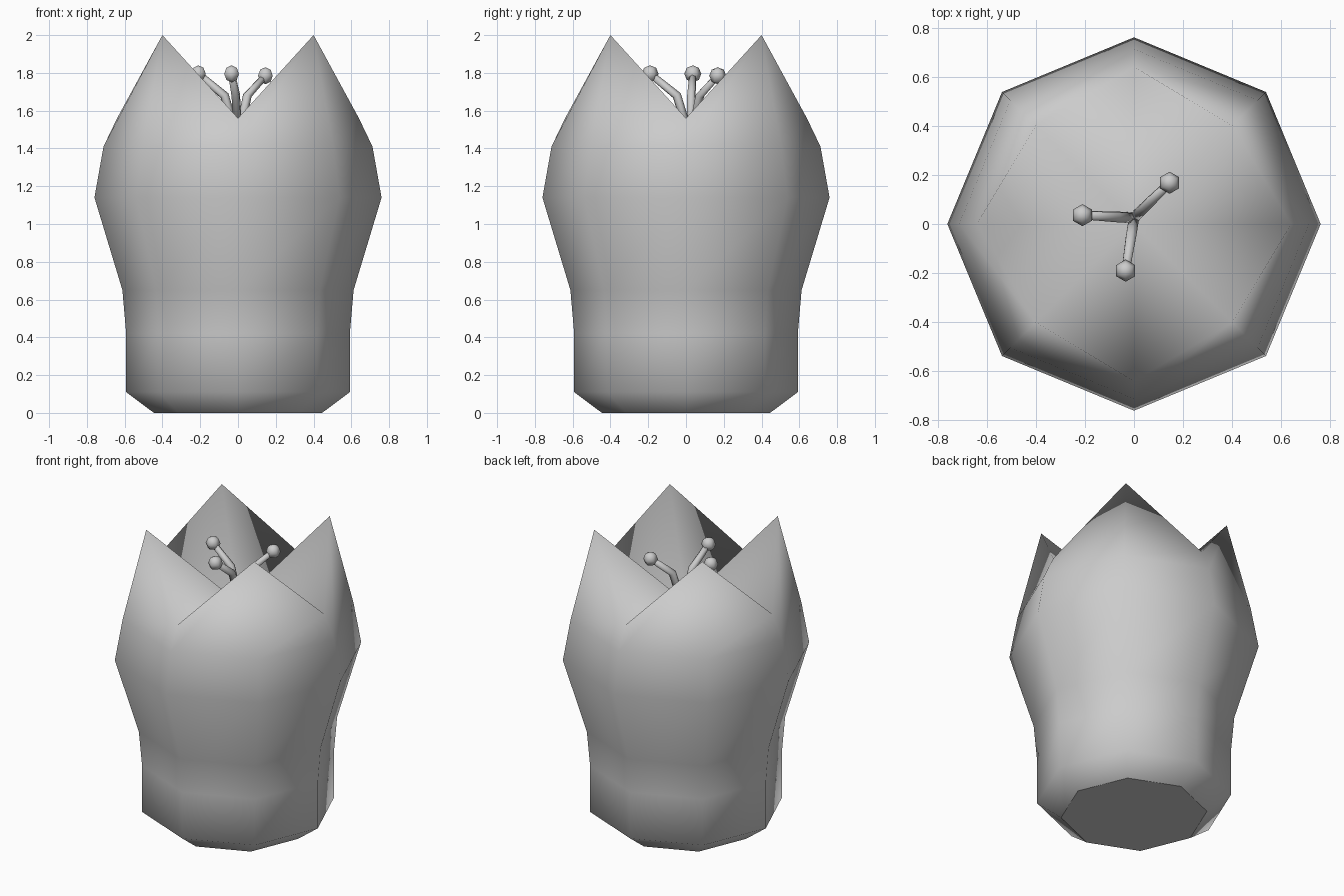
import bpy, bmesh, math
from mathutils import Vector

if "Cube" in bpy.data.objects:
    bpy.data.objects.remove(bpy.data.objects["Cube"])

def finish(bm, name):
    bmesh.ops.recalc_face_normals(bm, faces=bm.faces[:])
    for f in bm.faces:
        f.smooth = True
    me = bpy.data.meshes.new(name)
    bm.to_mesh(me)
    bm.free()
    ob = bpy.data.objects.new(name, me)
    bpy.context.collection.objects.link(ob)
    return ob

def ring(bm, n, pts):
    return [bm.verts.new(p) for p in pts]

def bridge(bm, a, b):
    n = len(a)
    for i in range(n):
        j = (i + 1) % n
        bm.faces.new((a[i], a[j], b[j], b[i]))

def octagon(radii, heights):
    pts = []
    for i in range(8):
        t = i * math.pi / 4
        r, z = radii[i % 2], heights[i % 2]
        pts.append((r * math.cos(t), r * math.sin(t), z))
    return pts

# Flower cup: eight-sided profile with a zigzag rim and a sunken centre
PROFILE = [(.445, 0), (.592, .11), (.592, .42), (.612, .65), (.76, 1.14), (.712, 1.41)]
bm = bmesh.new()
rings = [ring(bm, 8, octagon((r, r), (z, z))) for r, z in PROFILE]
rings.append(ring(bm, 8, octagon((.64, .566), (1.56, 2.0))))
for a, b in zip(rings, rings[1:]):
    bridge(bm, a, b)
base = bm.faces.new(rings[0][::-1])
for e in base.edges:
    e.smooth = False
centre = bm.verts.new((0, 0, 1.47))
rim = rings[-1]
for i in range(8):
    bm.faces.new((rim[i], rim[(i + 1) % 8], centre))
finish(bm, "flower_cup")

# Stamens: bent six-sided stems with a small bead on each tip
BASE = Vector((0, .025, 1.44))
TIPS = [(.145, .168, 1.785), (-.21, .036, 1.795), (-.034, -.19, 1.795)]
for k, tip in enumerate(TIPS):
    tip = Vector(tip)
    mid = BASE.lerp(tip, .34)
    mid.z = 1.68
    path = [BASE, mid, tip]
    bm = bmesh.new()
    loops = []
    for i, p in enumerate(path):
        d = (path[min(i + 1, 2)] - path[max(i - 1, 0)]).normalized()
        u = d.cross(Vector((tip.y, -tip.x, 0))).normalized()
        v = d.cross(u)
        r = (.024, .024, .019)[i]
        loops.append(ring(bm, 6, [p + r * (math.cos(a * math.pi / 3) * u + math.sin(a * math.pi / 3) * v)
                                  for a in range(6)]))
    bridge(bm, loops[0], loops[1])
    bridge(bm, loops[1], loops[2])
    bm.faces.new(loops[0][::-1])
    bm.faces.new(loops[2])
    finish(bm, f"stamen_stem_{k + 1}")

    bm = bmesh.new()
    bmesh.ops.create_uvsphere(bm, u_segments=6, v_segments=4, radius=.045)
    bmesh.ops.translate(bm, verts=bm.verts[:], vec=tip)
    finish(bm, f"stamen_bead_{k + 1}")
